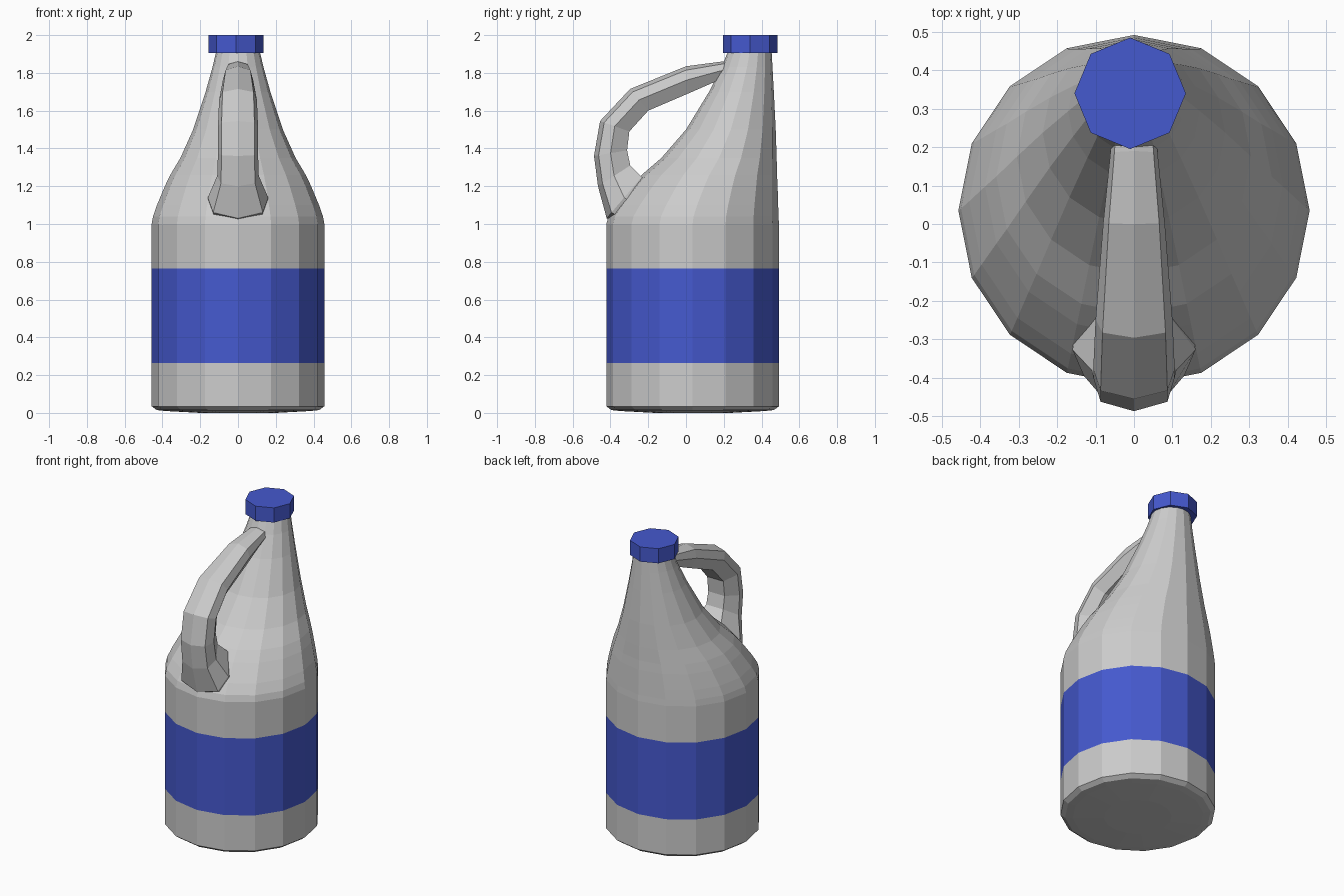
import bpy, bmesh
from math import sin, cos, pi
from mathutils import Vector

if "Cube" in bpy.data.objects:
    bpy.data.objects.remove(bpy.data.objects["Cube"])

blue = bpy.data.materials.new("blue_plastic")
blue.diffuse_color = (0.06, 0.1, 0.62, 1)
blue.use_nodes = True
blue.node_tree.nodes["Principled BSDF"].inputs["Base Color"].default_value = blue.diffuse_color


def circle(z, cy, r, n=16, cx=0.0):
    return [Vector((cx + r * sin(2 * pi * i / n), cy + r * cos(2 * pi * i / n), z))
            for i in range(n)]


def loft(name, rings, start=False, end=False, mat=None):
    """Skin a list of equal-sized point rings, optionally capping the ends."""
    bm = bmesh.new()
    vr = [[bm.verts.new(p) for p in ring] for ring in rings]
    n = len(vr[0])
    for a, b in zip(vr, vr[1:]):
        for i in range(n):
            j = (i + 1) % n
            bm.faces.new((a[i], a[j], b[j], b[i]))
    if start:
        bm.faces.new(vr[0])
    if end:
        bm.faces.new(vr[-1])
    bmesh.ops.recalc_face_normals(bm, faces=bm.faces)
    me = bpy.data.meshes.new(name)
    bm.to_mesh(me)
    bm.free()
    ob = bpy.data.objects.new(name, me)
    bpy.context.collection.objects.link(ob)
    if mat:
        me.materials.append(mat)
    return ob


CY, R = 0.035, 0.457

# lower body with rounded foot
loft("lower_body", [circle(z, CY, r) for z, r in
                    ((0, 0.2), (0.01, 0.385), (0.015, 0.43), (0.035, R), (0.265, R))],
     start=True)

# label band
loft("label_band", [circle(0.265, CY, R), circle(0.765, CY, R)], mat=blue)

# shoulder and offset neck: height, front y, back y
shoulder = [(0.765, -0.422, 0.492), (1.0, -0.422, 0.492), (1.04, -0.41, 0.49),
            (1.1, -0.37, 0.488), (1.2, -0.29, 0.485), (1.26, -0.235, 0.482),
            (1.35, -0.13, 0.48), (1.5, 0.0, 0.475), (1.7, 0.122, 0.465),
            (1.83, 0.188, 0.458), (1.92, 0.225, 0.453)]
loft("shoulder_and_neck", [circle(z, (f + b) / 2, (b - f) / 2) for z, f, b in shoulder],
     end=True)

# screw cap
loft("cap", [circle(z, 0.34, 0.145, 8, -0.01) for z in (1.905, 2.0)],
     start=True, end=True, mat=blue)

# handle: outer (y, z), inner (y, z), half width
path = [((0.27, 1.86), (0.25, 1.79), 0.055), ((0.19, 1.86), (0.17, 1.76), 0.062),
        ((0.0, 1.835), (0.01, 1.69), 0.08), ((-0.296, 1.715), (-0.2, 1.6), 0.1),
        ((-0.455, 1.545), (-0.3, 1.49), 0.106), ((-0.487, 1.36), (-0.312, 1.39), 0.106),
        ((-0.466, 1.2), (-0.295, 1.31), 0.11), ((-0.42, 1.03), (-0.235, 1.25), 0.16),
        ((-0.34, 0.99), (-0.17, 1.19), 0.15)]
# cross-section: sideways fraction, depth from outer ridge to inner face
section = [(0, 0), (0.82, 0.14), (1, 0.5), (0.55, 1),
           (-0.55, 1), (-1, 0.5), (-0.82, 0.14)]
rings = []
for o, i, w in path:
    a, b = Vector((0, *o)), Vector((0, *i))
    rings.append([a.lerp(b, t) + Vector((s * w, 0, 0)) for s, t in section])
loft("handle", rings, start=True, end=True)
